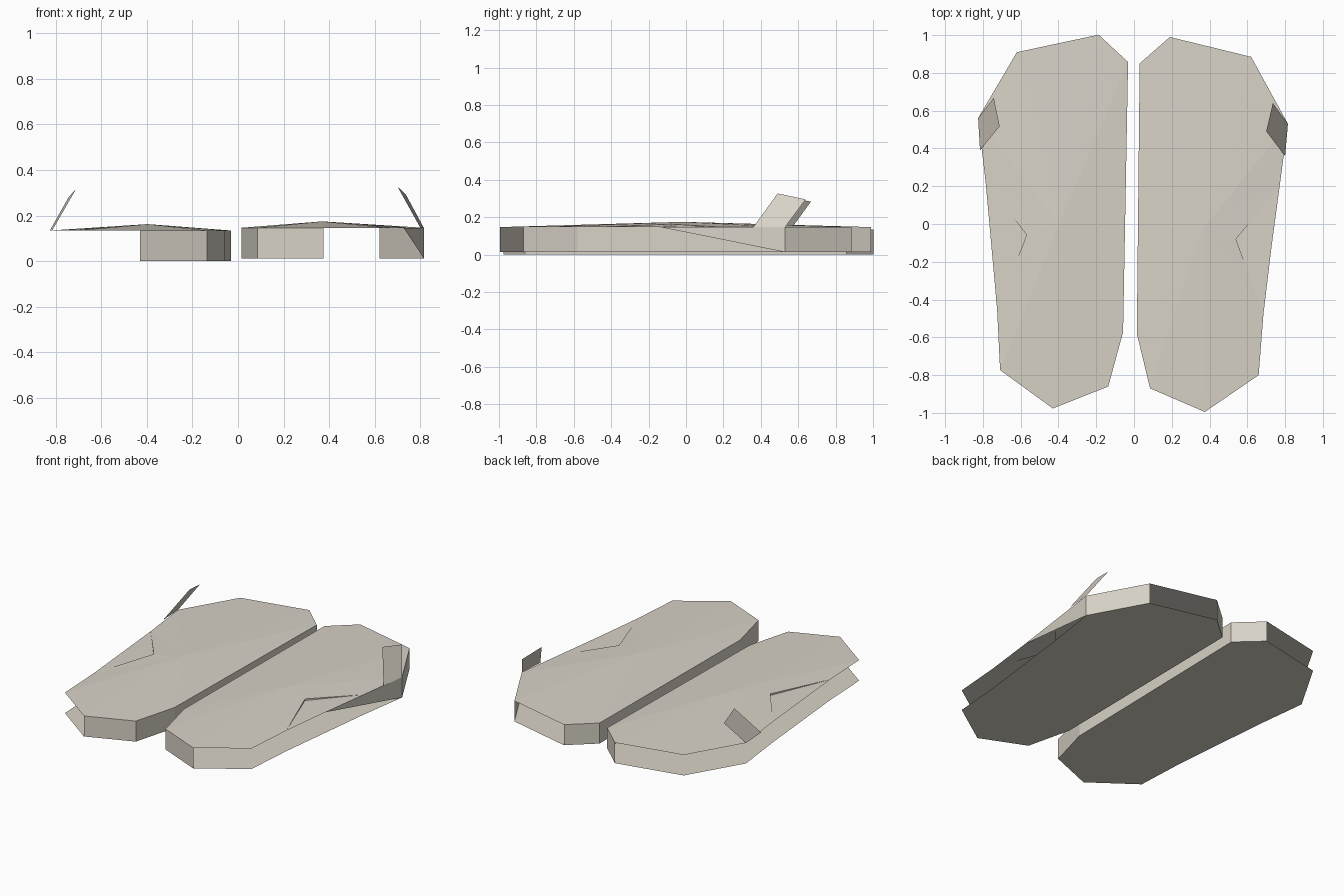
import bpy, bmesh
from mathutils import Matrix, Vector

cube = bpy.data.objects.get("Cube")
if cube:
    bpy.data.objects.remove(cube, do_unlink=True)

# One material for everything
stone = bpy.data.materials.new("warm_stone")
stone.use_nodes = True
colour = (0.69, 0.65, 0.57, 1)
stone.diffuse_color = colour
stone.node_tree.nodes["Principled BSDF"].inputs["Base Color"].default_value = colour

LOW, RIM, PEAK = 0.013, 0.147, 0.175

# Plan outline, counter-clockwise, from the front tip round the outer side to the inner side
OUTLINE = [(0.375, -0.995), (0.66, -0.80), (0.685, -0.48), (0.765, 0.19),
           (0.815, 0.53), (0.62, 0.885), (0.19, 0.99), (0.03, 0.85),
           (0.015, -0.58), (0.085, -0.87)]
CREASE = (0.54, -0.08)
CENTRE = (0.37, -0.02)


def at(points, z):
    return [Vector((x, y, z)) for x, y in points]


def make_part(name, faces, matrix):
    """Build a sheet object from lists of corner points."""
    bm = bmesh.new()
    for corners in faces:
        bm.faces.new([bm.verts.new(matrix @ p) for p in corners])
    bmesh.ops.remove_doubles(bm, verts=bm.verts, dist=0.0005)
    if matrix.determinant() < 0:
        bmesh.ops.reverse_faces(bm, faces=bm.faces)
    mesh = bpy.data.meshes.new(name)
    bm.to_mesh(mesh)
    bm.free()
    mesh.materials.append(stone)
    obj = bpy.data.objects.new(name, mesh)
    bpy.context.collection.objects.link(obj)


def make_half(side, matrix):
    top, base = at(OUTLINE, RIM), at(OUTLINE, LOW)
    count = len(top)
    peak = Vector((*CENTRE, PEAK))
    fold = Vector((*CREASE, 0.163))
    pocket = Vector((*CREASE, 0.152))

    # Shallow domed top with a folded notch in its outer edge
    rim = top[:3] + [fold] + top[3:]
    faces = [(peak, a, b) for a, b in zip(rim, rim[1:] + rim[:1])]
    faces += [(pocket, top[2], top[3]),
              (top[2], pocket, fold), (pocket, top[3], fold)]
    make_part(side + "_top", faces, matrix)

    # Flat base
    make_part(side + "_base", [base[::-1]], matrix)

    # Inner wall, running from the back tip to the front tip
    walls = []
    for i in range(6, count):
        j = (i + 1) % count
        walls.append((base[i], base[j], top[j], top[i]))
    make_part(side + "_inner_wall", walls, matrix)

    # Outer tab leaning inward
    tab = [Vector(p) for p in ((0.80, 0.36, RIM), (0.815, 0.53, RIM),
                               (0.735, 0.64, 0.295), (0.70, 0.49, 0.327))]
    make_part(side + "_tab", [tab], matrix)
    return top, base


# Left half, which alone keeps part of its outer wall
top, base = make_half("left", Matrix.Identity(4))
tip = top[2].lerp(top[3], 0.51)
make_part("left_outer_wall",
          [(base[4], base[5], top[5], top[4]),
           (tip, base[4], top[4]), (tip, top[4], top[3])],
          Matrix.Identity(4))

# Right half: mirrored, turned slightly and set a little lower
turn = Matrix.Translation((0.026, 0.007, -0.012)) @ Matrix.Rotation(0.029, 4, "Z")
make_half("right", Matrix.Diagonal((-1, 1, 1, 1)) @ turn)
